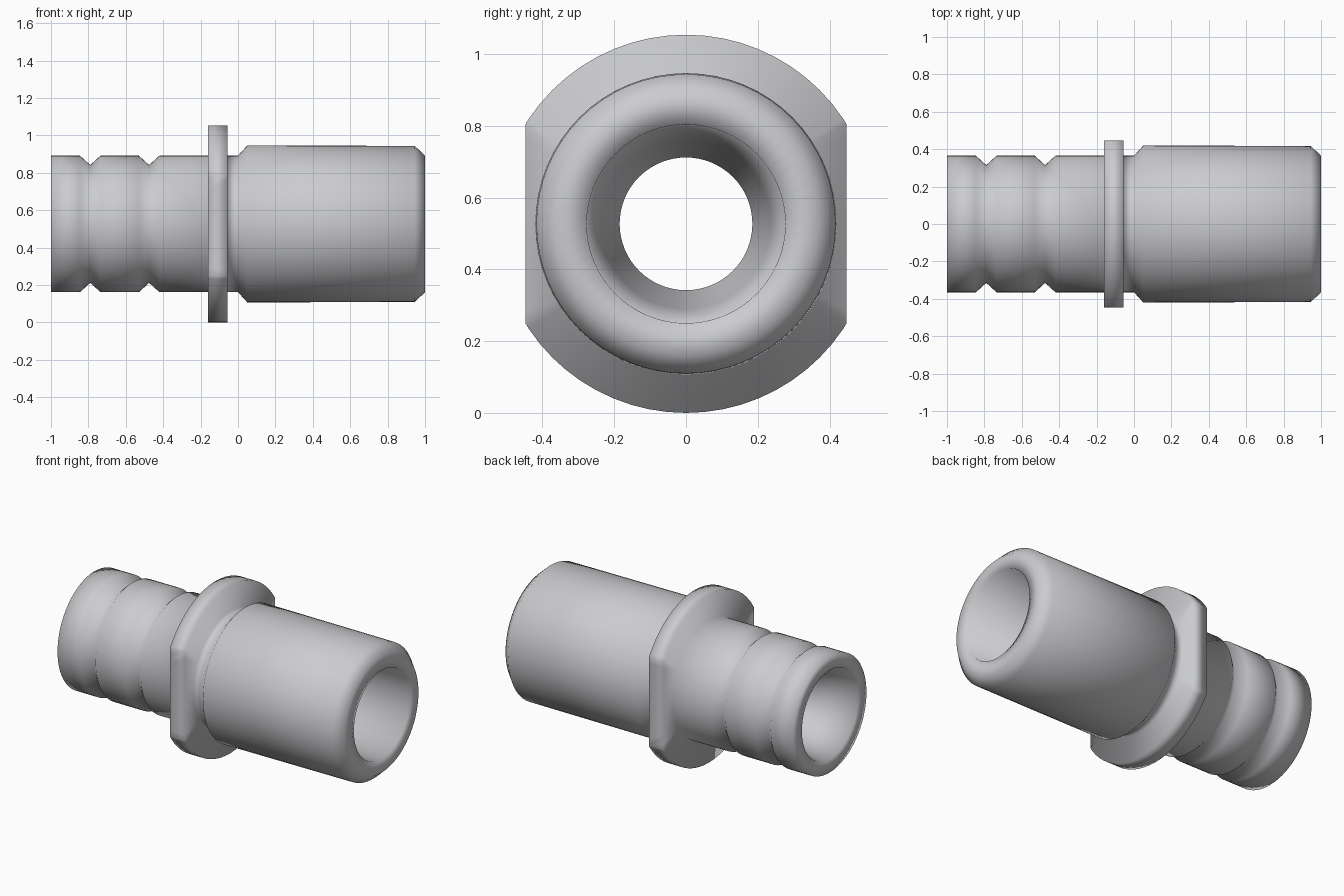
import bpy
import bmesh
import math
from mathutils import Vector

if "Cube" in bpy.data.objects:
    bpy.data.objects.remove(bpy.data.objects["Cube"])

AXIS_Z = 0.527      # height of the bore axis
FLAT_Y = 0.447      # half width across the collar flats
SEGMENTS = 64

# Closed half section (x, radius), outside first and then back through the bore
PROFILE = [
    # grooved hose end
    (-1.0, 0.365), (-0.845, 0.365), (-0.79, 0.315), (-0.735, 0.365),
    (-0.53, 0.365), (-0.475, 0.315), (-0.42, 0.365), (-0.16, 0.365),
    # collar
    (-0.16, 0.527), (-0.055, 0.527), (-0.055, 0.365),
    # plain spigot with chamfered ends
    (0.0, 0.365), (0.05, 0.42), (0.945, 0.417), (1.0, 0.365),
    # stepped bore
    (1.0, 0.277), (0.0, 0.237), (-0.16, 0.185), (-0.72, 0.185),
    (-0.82, 0.237), (-1.0, 0.277),
]

bm = bmesh.new()

# Revolve the section around the x axis
rings = []
for i in range(SEGMENTS):
    a = 2 * math.pi * i / SEGMENTS
    rings.append([bm.verts.new((x, r * math.sin(a), AXIS_Z + r * math.cos(a)))
                  for x, r in PROFILE])
n = len(PROFILE)
for i in range(SEGMENTS):
    p, q = rings[i], rings[(i + 1) % SEGMENTS]
    for j in range(n):
        k = (j + 1) % n
        bm.faces.new((p[j], p[k], q[k], q[j]))

# Cut the two flats on the collar and close them
for side in (1, -1):
    cut = bmesh.ops.bisect_plane(
        bm, geom=bm.verts[:] + bm.edges[:] + bm.faces[:], dist=1e-5,
        plane_co=Vector((0, side * FLAT_Y, 0)), plane_no=Vector((0, side, 0)),
        clear_outer=True)
    rim = [e for e in cut["geom_cut"] if isinstance(e, bmesh.types.BMEdge)]
    bmesh.ops.holes_fill(bm, edges=rim, sides=0)

bmesh.ops.recalc_face_normals(bm, faces=bm.faces[:])
for f in bm.faces:
    f.smooth = True

mesh = bpy.data.meshes.new("hose_coupling")
bm.to_mesh(mesh)
bm.free()

grey = bpy.data.materials.new("light grey")
grey.diffuse_color = (0.6, 0.605, 0.625, 1)
grey.use_nodes = True
grey.node_tree.nodes["Principled BSDF"].inputs["Base Color"].default_value = grey.diffuse_color
mesh.materials.append(grey)

coupling = bpy.data.objects.new("hose_coupling", mesh)
bpy.context.collection.objects.link(coupling)
